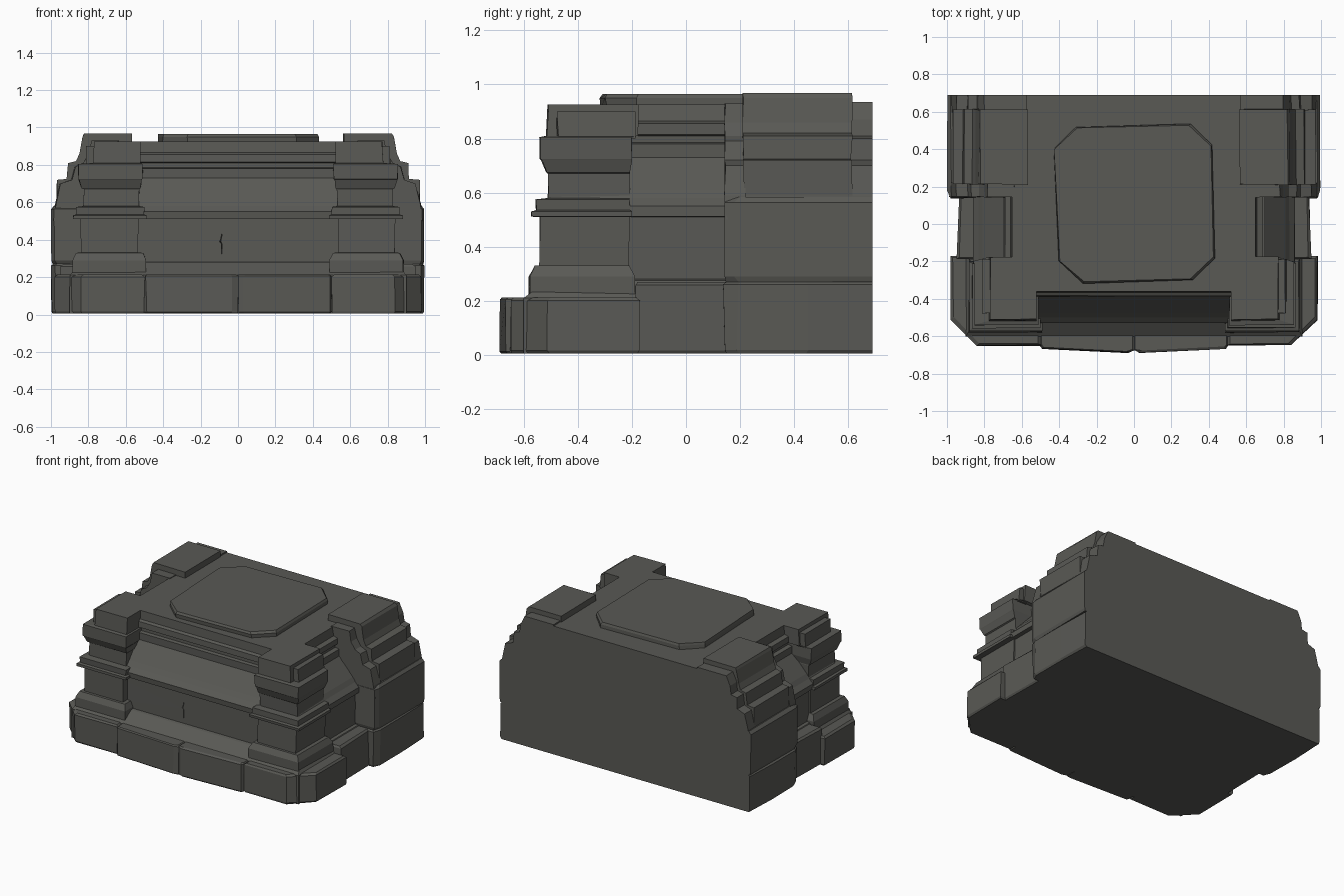
import bpy, bmesh, random

random.seed(4)
stone = bpy.data.materials.new("dark grey stone")
stone.diffuse_color = (0.10, 0.10, 0.09, 1)


def rect(x0, x1, y0, y1, z):
    return [(x0, y0, z), (x1, y0, z), (x1, y1, z), (x0, y1, z)]


def loft(name, rings, side=1, rough=0.004):
    """Closed solid skinned through rings of points; side=-1 mirrors it in x."""
    bm = bmesh.new()
    rows = []
    for ring in rings:
        row = []
        for x, y, z in ring:
            jx, jy = random.uniform(-rough, rough), random.uniform(-rough, rough)
            if y > 0.68:
                jy = 0                      # keep the back flat
            x = max(-1.0, min(1.0, side * x + jx))
            row.append(bm.verts.new((x, y + jy, z)))
        rows.append(row)
    n = len(rows[0])
    for a, b in zip(rows, rows[1:]):
        for i in range(n):
            j = (i + 1) % n
            bm.faces.new((a[i], a[j], b[j], b[i]))
    bm.faces.new(rows[0][::-1])
    bm.faces.new(rows[-1])
    bmesh.ops.recalc_face_normals(bm, faces=bm.faces)
    mesh = bpy.data.meshes.new(name)
    bm.to_mesh(mesh)
    bm.free()
    mesh.materials.append(stone)
    ob = bpy.data.objects.new(name, mesh)
    bpy.context.collection.objects.link(ob)
    return ob


def worn_stone(name, outline, top, edge=0.015, side=1, bottom=0.005):
    """Upright stone block with a small worn bevel at its top and bottom."""
    cx = sum(p[0] for p in outline) / len(outline)
    cy = sum(p[1] for p in outline) / len(outline)

    def ring(z, inset):
        pts = []
        for x, y in outline:
            dx = inset * (1 if x < cx else -1)
            dy = 0 if y > 0.68 else inset * (1 if y < cy else -1)
            pts.append((x + dx, y + dy, z))
        return pts
    return loft(name, [ring(bottom, edge * 0.5), ring(bottom + edge, 0),
                       ring(top - edge, 0), ring(top, edge)], side)


# Main body: moulded wall, sloping shoulder and stepped cornice (z, half width, front y)
body_profile = [
    (0.005, 0.90, -0.60), (0.21, 0.90, -0.60), (0.275, 0.85, -0.51), (0.28, 0.83, -0.49),
    (0.51, 0.83, -0.49), (0.512, 0.86, -0.525), (0.55, 0.86, -0.53), (0.58, 0.83, -0.50),
    (0.61, 0.81, -0.475), (0.73, 0.70, -0.39), (0.78, 0.70, -0.39), (0.785, 0.67, -0.365),
    (0.81, 0.67, -0.365), (0.815, 0.69, -0.385), (0.855, 0.69, -0.385),
    (0.865, 0.66, -0.365), (0.925, 0.65, -0.36)]
body = loft("body", [rect(-w, w, y, 0.69, z) for z, w, y in body_profile], rough=0.002)

# Crack in the front wall
crack = loft("crack_cutter", [
    [(-0.088, -0.56, 0.29), (-0.083, -0.56, 0.29), (-0.085, -0.47, 0.29)],
    [(-0.092, -0.56, 0.38), (-0.083, -0.56, 0.38), (-0.087, -0.47, 0.38)],
    [(-0.115, -0.56, 0.39), (-0.083, -0.56, 0.40), (-0.095, -0.47, 0.39)],
    [(-0.088, -0.56, 0.435), (-0.083, -0.56, 0.44), (-0.085, -0.47, 0.435)]], rough=0)
crack.hide_render = True
crack.hide_viewport = True
cut = body.modifiers.new("crack", 'BOOLEAN')
cut.object = crack
cut.operation = 'DIFFERENCE'
cut.solver = 'EXACT'

# Octagonal top slab
slab = [(-0.27, -0.315), (0.31, -0.295), (0.43, -0.18), (0.415, 0.42),
        (0.30, 0.535), (-0.31, 0.52), (-0.43, 0.40), (-0.405, -0.20)]
loft("top_slab", [[(x * s, 0.11 + (y - 0.11) * s, z) for x, y in slab]
                  for z, s in ((0.91, 1.0), (0.95, 1.0), (0.965, 0.985))])

# Pier shape: z, inner x, outer x, front y, rear y
pier = [
    (0.20, 0.49, 0.885, -0.58, -0.19), (0.29, 0.49, 0.885, -0.58, -0.19),
    (0.33, 0.51, 0.865, -0.56, -0.21), (0.331, 0.535, 0.84, -0.54, -0.21),
    (0.51, 0.535, 0.84, -0.54, -0.21), (0.511, 0.49, 0.88, -0.57, -0.20),
    (0.53, 0.49, 0.88, -0.57, -0.20), (0.535, 0.50, 0.865, -0.555, -0.21),
    (0.575, 0.50, 0.865, -0.555, -0.21), (0.58, 0.53, 0.825, -0.51, -0.21),
    (0.67, 0.53, 0.825, -0.51, -0.21), (0.675, 0.52, 0.835, -0.515, -0.21),
    (0.72, 0.515, 0.85, -0.535, -0.20), (0.725, 0.51, 0.855, -0.54, -0.20),
    (0.805, 0.51, 0.855, -0.54, -0.20), (0.81, 0.52, 0.775, -0.515, -0.175),
    (0.925, 0.52, 0.77, -0.51, -0.175)]

# Stepped outlines of the rear blocks (x, z), each swept from y0 to y1
rear_slices = {
    "rear_block_front_course": (0.145, 0.22, [
        (0.62, 0.5), (0.985, 0.5), (0.975, 0.59), (0.95, 0.70), (0.89, 0.72),
        (0.87, 0.79), (0.83, 0.81), (0.80, 0.86), (0.78, 0.93), (0.64, 0.93)]),
    "rear_block_main_course": (0.212, 0.613, [
        (0.565, 0.5), (0.98, 0.5), (0.97, 0.59), (0.97, 0.72), (0.915, 0.725),
        (0.91, 0.81), (0.865, 0.82), (0.85, 0.86), (0.83, 0.95), (0.82, 0.968),
        (0.565, 0.968)]),
    "rear_block_back_course": (0.60, 0.69, [
        (0.57, 0.5), (0.985, 0.5), (0.975, 0.59), (0.95, 0.70), (0.89, 0.72),
        (0.885, 0.80), (0.84, 0.81), (0.83, 0.87), (0.80, 0.935), (0.57, 0.935)])}

for side, tag in ((1, "right"), (-1, "left")):
    # Foundation stones
    worn_stone(f"corner_base_{tag}", [(0.50, -0.65), (0.84, -0.65), (0.98, -0.51),
               (0.98, -0.17), (0.50, -0.17)], 0.213, 0.012, side)
    worn_stone(f"front_base_{tag}", [(0.0, -0.675), (0.03, -0.687), (0.49, -0.665),
               (0.50, -0.65), (0.50, -0.45), (0.0, -0.45)], 0.213, 0.008, side)
    worn_stone(f"side_base_{tag}", [(0.6, -0.19), (0.945, -0.19), (0.935, 0.16),
               (0.6, 0.16)], 0.27, 0.012, side)
    # Front pier and its shoulder plate
    loft(f"front_pier_{tag}", [rect(*p[1:], p[0]) for p in pier], side, 0.003)
    loft(f"pier_shoulder_{tag}", [rect(0.75, 0.815, -0.475, -0.19, 0.80),
                                  rect(0.75, 0.81, -0.475, -0.19, 0.90)], side)
    # Rear blocks: foundation, large block, then stepped courses
    worn_stone(f"rear_base_{tag}", [(0.6, 0.14), (0.975, 0.14), (0.998, 0.19),
               (0.998, 0.45), (0.99, 0.69), (0.6, 0.69)], 0.275, 0.014, side)
    worn_stone(f"rear_large_stone_{tag}", [(0.6, 0.14), (0.98, 0.14), (0.998, 0.18),
               (0.998, 0.69), (0.6, 0.69)], 0.583, 0.02, side, 0.27)
    for name, (y0, y1, shape) in rear_slices.items():
        loft(f"{name}_{tag}", [[(x, y, z) for x, z in shape] for y in (y0, y1)], side)
